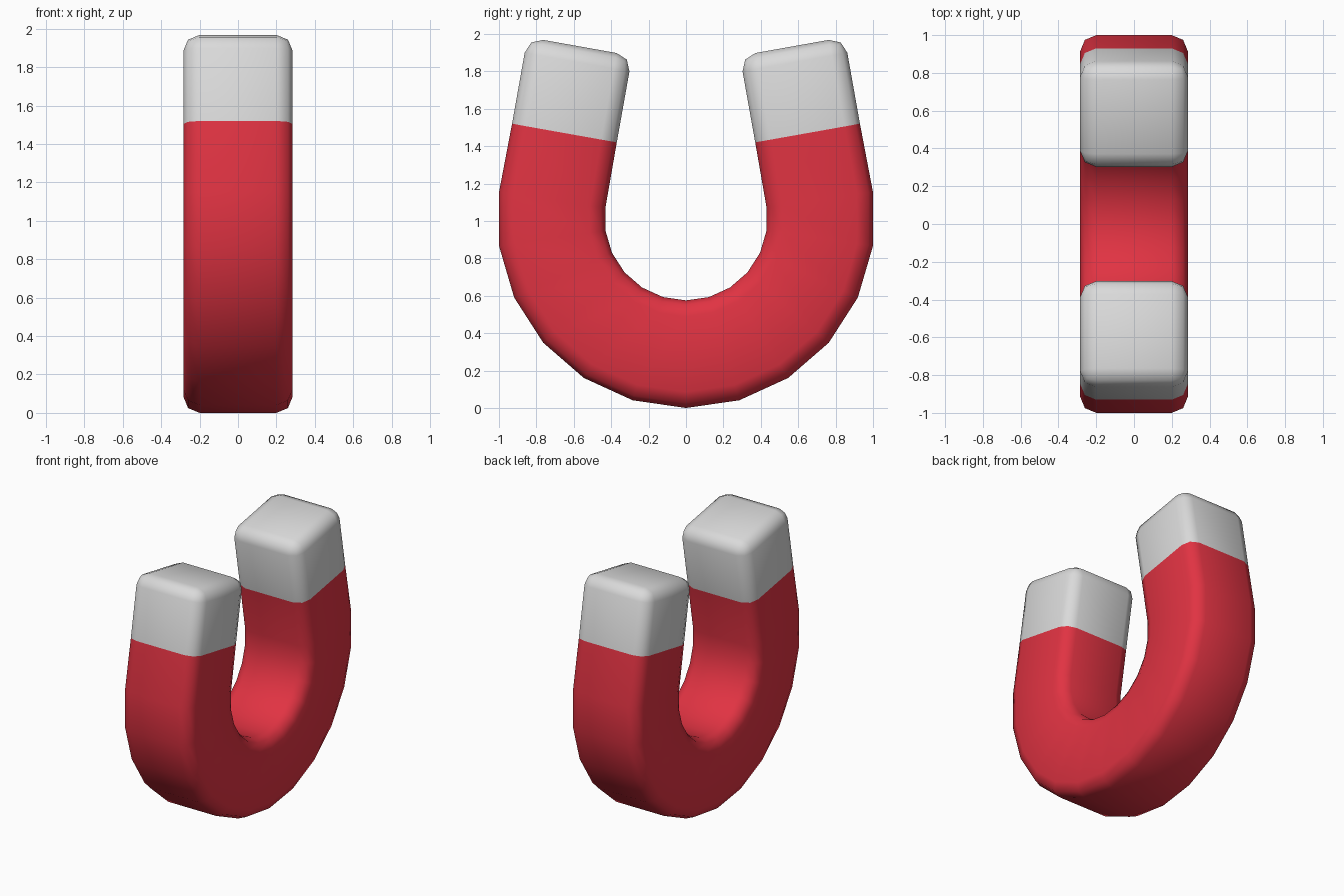
import bpy, bmesh, math
from mathutils import Vector

cube = bpy.data.objects.get("Cube")
if cube:
    bpy.data.objects.remove(cube, do_unlink=True)


def make_material(name, rgb):
    mat = bpy.data.materials.new(name)
    mat.use_nodes = True
    colour = (*rgb, 1.0)
    mat.diffuse_color = colour
    mat.node_tree.nodes["Principled BSDF"].inputs["Base Color"].default_value = colour
    return mat


HALF_WIDTH = 0.285
OUTER, INNER = 1.01, 0.435
CENTRE_Z = 1.01
STEP = math.tau / 22
BEVEL = 0.085

# Pairs of (outer, inner) points in the y-z plane: the round bend of the +y half
half = []
for i in range(7):
    a = i * STEP
    half.append([(r * math.sin(a), CENTRE_Z - r * math.cos(a)) for r in (OUTER, INNER)])
# Colour boundary, then the pole end further along the inward-leaning leg
lean = math.radians(10.1)
half.append([(0.93, 1.52), (0.37, 1.42)])
half.append([(y - 0.47 * math.sin(lean), z + 0.47 * math.cos(lean)) for y, z in half[-1]])

# Mirror the half to get the complete horseshoe path
path = [[(-y, z) for y, z in pair] for pair in reversed(half[1:])] + half

# Sweep a rectangular section along the path
bm = bmesh.new()
rings = []
for (yo, zo), (yi, zi) in path:
    corners = [(-HALF_WIDTH, yo, zo), (HALF_WIDTH, yo, zo),
               (HALF_WIDTH, yi, zi), (-HALF_WIDTH, yi, zi)]
    rings.append([bm.verts.new(Vector(c)) for c in corners])
last = len(rings) - 2
for i, (a, b) in enumerate(zip(rings, rings[1:])):
    for k in range(4):
        n = (k + 1) % 4
        face = bm.faces.new((a[k], a[n], b[n], b[k]))
        face.material_index = 1 if i in (0, last) else 0
for ring in (rings[0], rings[-1]):
    bm.faces.new(ring).material_index = 1
bmesh.ops.recalc_face_normals(bm, faces=bm.faces)

# Round the long edges and the pole ends
sharp = [e for e in bm.edges if e.calc_face_angle() > math.radians(40)]
bmesh.ops.bevel(bm, geom=sharp, offset=BEVEL, offset_type='OFFSET', segments=2,
                profile=0.5, affect='EDGES', clamp_overlap=False, material=-1)
bmesh.ops.recalc_face_normals(bm, faces=bm.faces)

mesh = bpy.data.meshes.new("horseshoe_magnet")
bm.to_mesh(mesh)
bm.free()
mesh.materials.append(make_material("red paint", (0.75, 0.033, 0.055)))
mesh.materials.append(make_material("pale grey metal", (0.70, 0.70, 0.70)))
magnet = bpy.data.objects.new("horseshoe_magnet", mesh)
bpy.context.collection.objects.link(magnet)

bpy.ops.object.select_all(action='DESELECT')
magnet.select_set(True)
bpy.context.view_layer.objects.active = magnet
bpy.ops.object.shade_smooth_by_angle(angle=math.radians(60))
